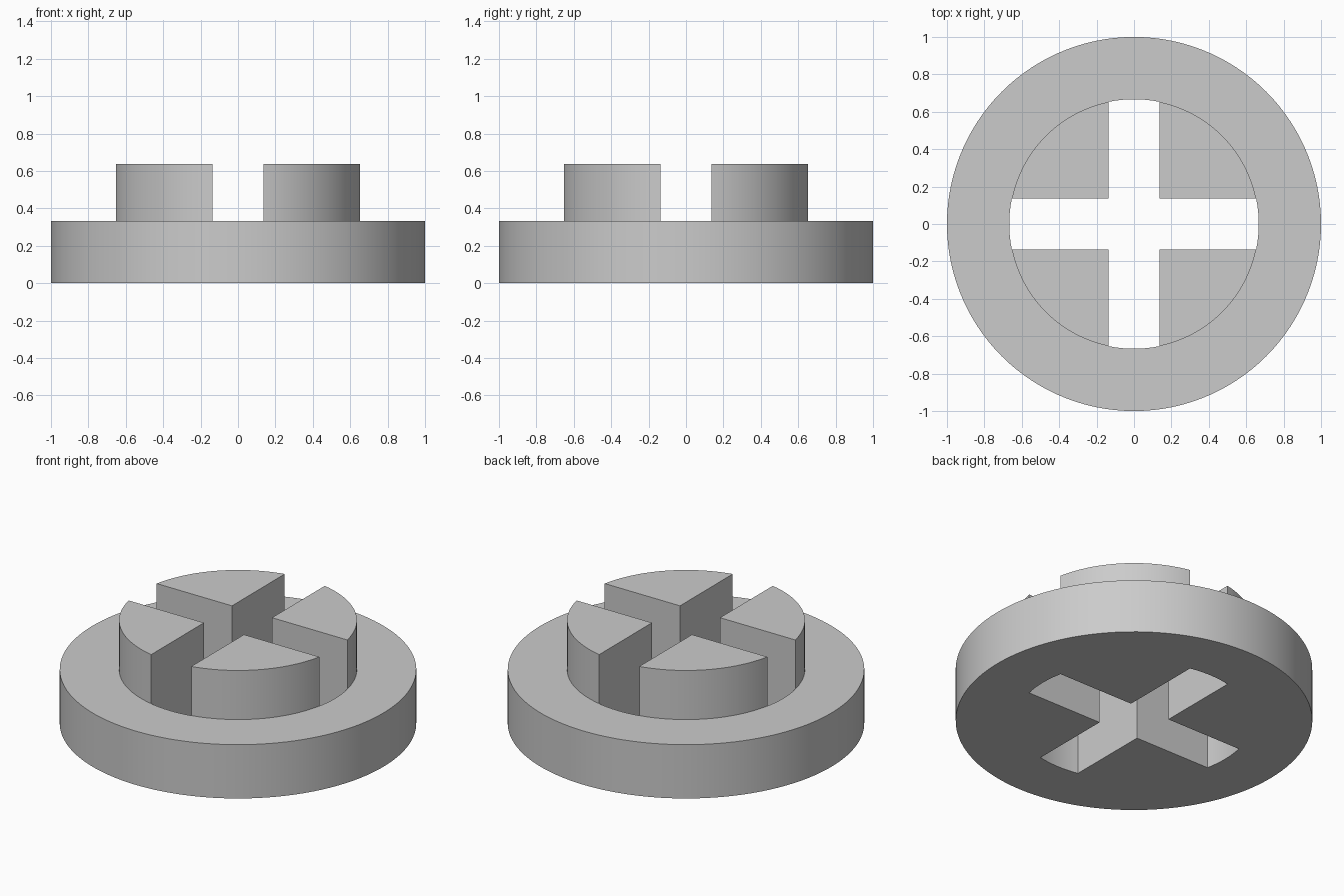
import bpy, bmesh
from math import asin, cos, sin, pi, radians

cube = bpy.data.objects.get("Cube")
if cube:
    bpy.data.objects.remove(cube, do_unlink=True)

FLANGE_R, BOSS_R, SLOT = 1.0, 0.667, 0.137   # SLOT is half the slot width
FLANGE_H, BOSS_H = 0.333, 0.637
SLOT_STEPS, POST_STEPS = 8, 22

grey = bpy.data.materials.new("plain_grey")
grey.use_nodes = True
grey.diffuse_color = (0.6, 0.6, 0.6, 1)
grey.node_tree.nodes["Principled BSDF"].inputs["Base Color"].default_value = grey.diffuse_color

bm = bmesh.new()


def circle(angles, radius, z):
    return [bm.verts.new((radius * cos(a), radius * sin(a), z)) for a in angles]


def bridge(low, high):
    """Quads between two matching rows of vertices."""
    for i in range(len(low) - 1):
        bm.faces.new((low[i], low[i + 1], high[i + 1], high[i]))


# Angles round the circle: slot mouth, then post, four times
half = asin(SLOT / BOSS_R)
angles = []
for q in range(4):
    start = q * pi / 2
    angles += [start - half + 2 * half * i / SLOT_STEPS for i in range(SLOT_STEPS)]
    angles += [start + half + (pi / 2 - 2 * half) * i / POST_STEPS for i in range(POST_STEPS)]

# Round flange: underside, rim and upper face
inner_low = circle(angles, BOSS_R, 0)
outer_low = circle(angles, FLANGE_R, 0)
outer_top = circle(angles, FLANGE_R, FLANGE_H)
inner_top = circle(angles, BOSS_R, FLANGE_H)
rows = [r + r[:1] for r in (inner_low, outer_low, outer_top, inner_top)]
for a, b in zip(rows, rows[1:]):
    bridge(a, b)
low, top = rows[0], rows[3]

# Four posts with a cross-shaped slot passing right through between them
corner_angles = [radians(45 + 90 * q) for q in range(4)]
corner_low = circle(corner_angles, SLOT * 2 ** 0.5, 0)
corner_top = circle(corner_angles, SLOT * 2 ** 0.5, BOSS_H)
for q in range(4):
    first = q * (SLOT_STEPS + POST_STEPS)
    mouth = first + SLOT_STEPS
    last = mouth + POST_STEPS
    cl, ct = corner_low[q], corner_top[q]
    crown = circle([angles[i % len(angles)] for i in range(mouth, last + 1)], BOSS_R, BOSS_H)
    bridge(low[first:mouth + 1], top[first:mouth + 1])        # curved slot end
    bridge(top[mouth:last + 1], crown)                        # curved post side
    bm.faces.new([ct] + crown)                                # post top
    bm.faces.new([cl] + low[mouth:last + 1])                  # underside of post
    bm.faces.new((cl, low[mouth], top[mouth], crown[0], ct))  # slot walls
    bm.faces.new((cl, ct, crown[-1], top[last], low[last]))

bmesh.ops.recalc_face_normals(bm, faces=bm.faces[:])
mesh = bpy.data.meshes.new("cross_slotted_cap")
bm.to_mesh(mesh)
bm.free()
mesh.materials.append(grey)
cap = bpy.data.objects.new("cross_slotted_cap", mesh)
bpy.context.collection.objects.link(cap)

bpy.ops.object.select_all(action='DESELECT')
cap.select_set(True)
bpy.context.view_layer.objects.active = cap
bpy.ops.object.shade_smooth_by_angle(angle=radians(30))
